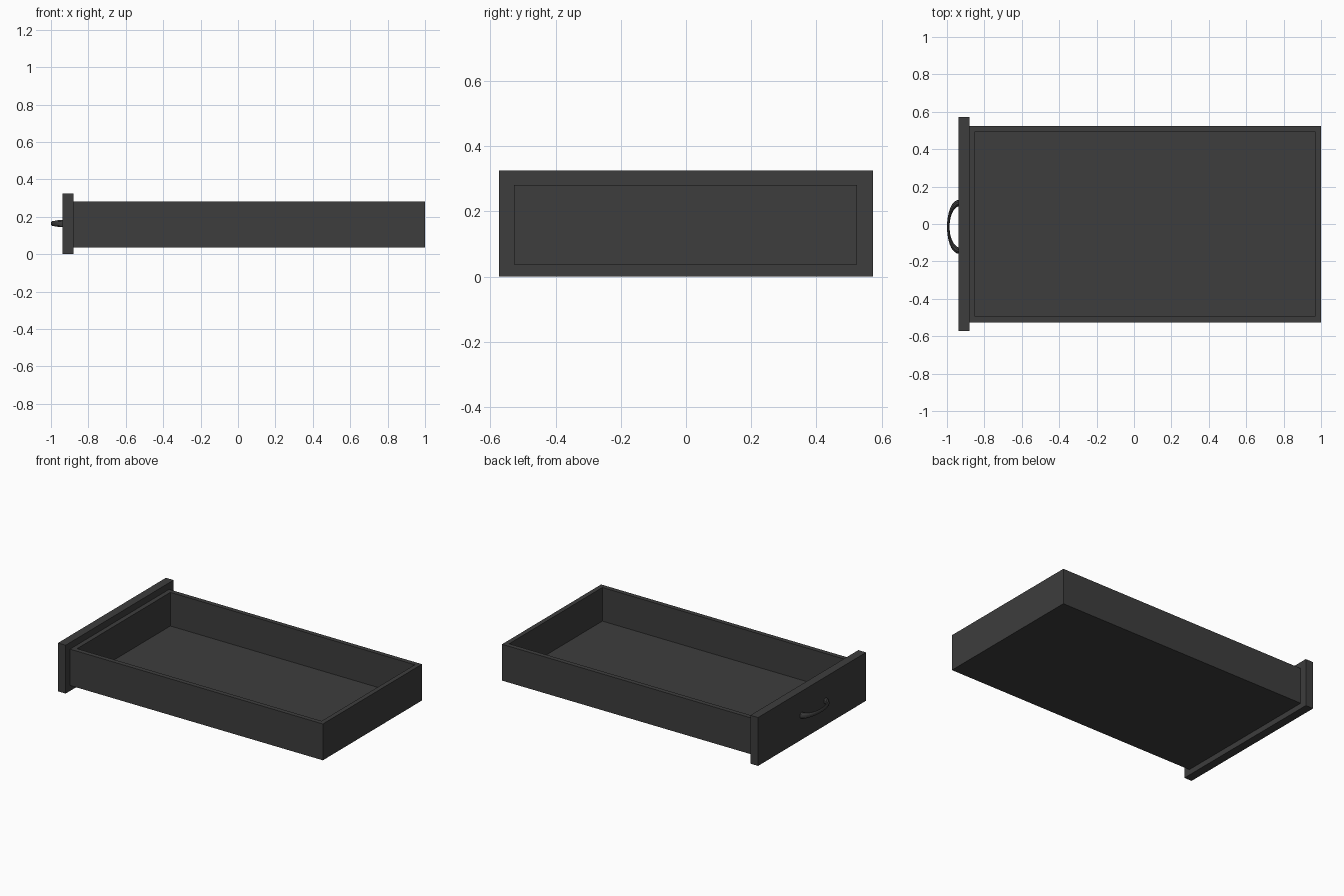
import bpy, bmesh
from math import sin, cos, pi
from mathutils import Vector

cube = bpy.data.objects.get("Cube")
if cube:
    bpy.data.objects.remove(cube, do_unlink=True)

mat = bpy.data.materials.new("charcoal grey")
mat.use_nodes = True
colour = (0.047, 0.047, 0.047, 1)
mat.diffuse_color = colour
mat.node_tree.nodes["Principled BSDF"].inputs["Base Color"].default_value = colour


def finish(bm, name):
    bmesh.ops.recalc_face_normals(bm, faces=bm.faces)
    mesh = bpy.data.meshes.new(name)
    bm.to_mesh(mesh)
    bm.free()
    mesh.materials.append(mat)
    obj = bpy.data.objects.new(name, mesh)
    bpy.context.collection.objects.link(obj)
    return obj


def box(low, high):
    bm = bmesh.new()
    bmesh.ops.create_cube(bm, size=1)
    low, high = Vector(low), Vector(high)
    for v in bm.verts:
        v.co = (low + high) / 2 + v.co * (high - low)
    return bm


# Front panel, overhanging the tray on every side
finish(box((-0.937, -0.573, 0), (-0.88, 0.573, 0.325)), "front_panel")

# Open tray: inset the top for the rim, then sink the middle to the floor
tray = box((-0.88, -0.527, 0.037), (1, 0.525, 0.281))
tray.normal_update()
top = max(tray.faces, key=lambda f: f.calc_center_median().z)
bmesh.ops.inset_individual(tray, faces=[top], thickness=0.044)
sunk = bmesh.ops.extrude_discrete_faces(tray, faces=[top])["faces"][0]
bmesh.ops.translate(tray, verts=sunk.verts, vec=(0, 0, -0.226))
finish(tray, "tray")

# Bowed pull handle: oval section swept along a half ellipse, thicker at the feet
handle = bmesh.new()
STEPS, SIDES = 20, 10
rings = []
for i in range(STEPS + 1):
    a = pi * i / STEPS
    flare = abs(cos(a)) ** 3
    centre = Vector((-0.932 - 0.061 * sin(a), -0.015 + 0.128 * cos(a), 0.164))
    out = Vector((-sin(a) / 0.061, cos(a) / 0.128, 0)).normalized()
    wide, tall = 0.007 + 0.010 * flare, 0.013 + 0.008 * flare
    rings.append([handle.verts.new(centre + out * wide * cos(t) + Vector((0, 0, tall * sin(t))))
                  for t in (2 * pi * k / SIDES for k in range(SIDES))])
for r, s in zip(rings, rings[1:]):
    for k in range(SIDES):
        n = (k + 1) % SIDES
        handle.faces.new((r[k], r[n], s[n], s[k]))
for end in (rings[0], rings[-1]):
    handle.faces.new(end)
pull = finish(handle, "pull_handle")
bpy.ops.object.select_all(action="DESELECT")
pull.select_set(True)
bpy.context.view_layer.objects.active = pull
bpy.ops.object.shade_smooth_by_angle()
